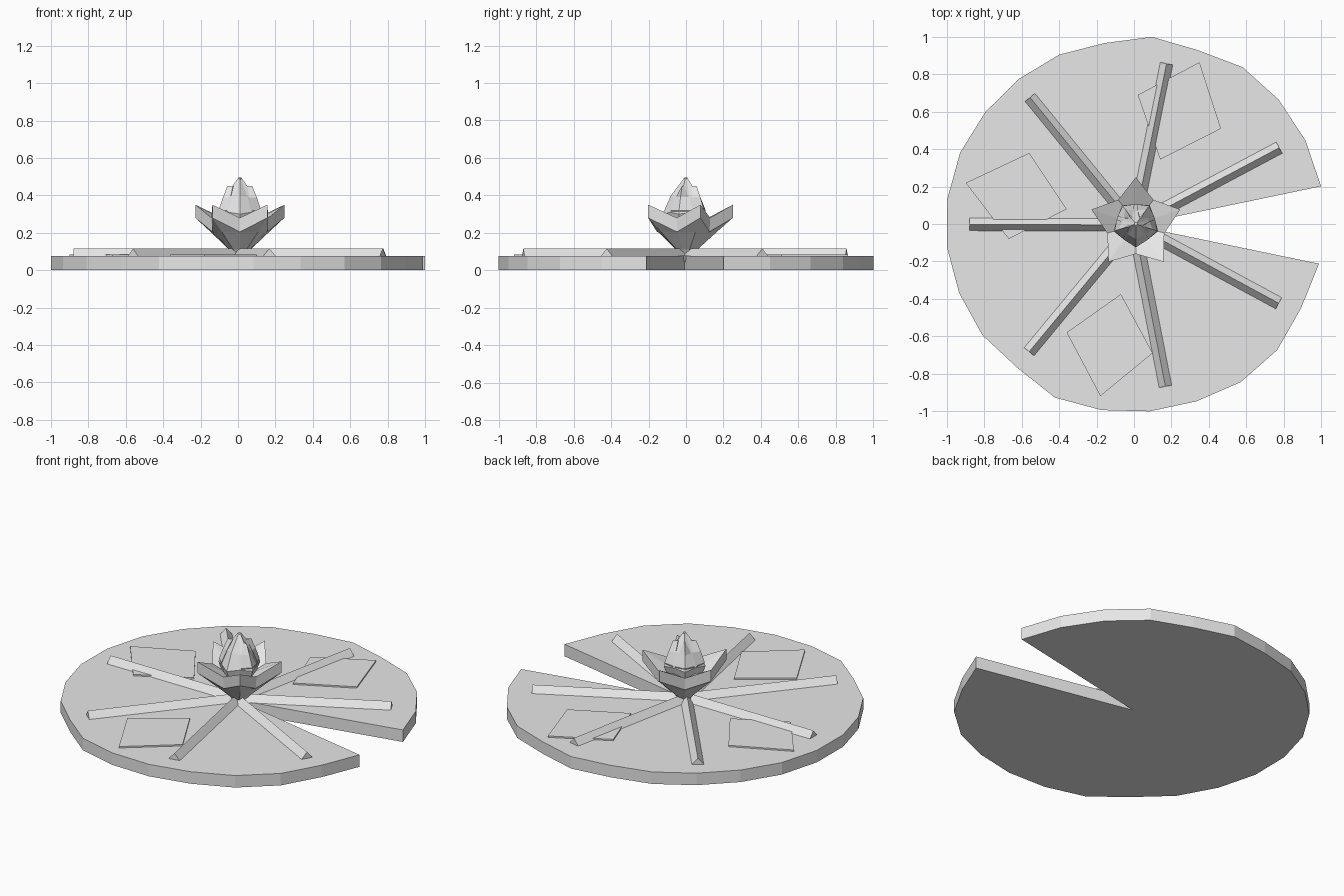
import bpy
import bmesh
from math import sin, cos, radians
from mathutils import Vector, Matrix

cube = bpy.data.objects.get("Cube")
if cube:
    bpy.data.objects.remove(cube, do_unlink=True)

grey = bpy.data.materials.new("plain_grey")
grey.use_nodes = True
colour = (0.8, 0.8, 0.8, 1)
grey.diffuse_color = colour
grey.node_tree.nodes["Principled BSDF"].inputs["Base Color"].default_value = colour

PAD_TOP = 0.075
CENTRE = Vector((0.01, 0, 0))


def polar(radius, degrees, z=0):
    a = radians(degrees)
    return Vector((radius * cos(a), radius * sin(a), z))


def loft(name, rings):
    """Skin a closed solid through rings that have equal point counts."""
    bm = bmesh.new()
    loops = [[bm.verts.new(p) for p in ring] for ring in rings]
    n = len(loops[0])
    for low, high in zip(loops, loops[1:]):
        for i in range(n):
            j = (i + 1) % n
            bm.faces.new((low[i], low[j], high[j], high[i]))
    bm.faces.new(loops[0][::-1])
    bm.faces.new(loops[-1])
    bmesh.ops.recalc_face_normals(bm, faces=bm.faces)
    mesh = bpy.data.meshes.new(name)
    bm.to_mesh(mesh)
    bm.free()
    mesh.materials.append(grey)
    obj = bpy.data.objects.new(name, mesh)
    bpy.context.collection.objects.link(obj)
    return obj


def slab(name, outline, bottom, top):
    return loft(name, [[Vector((x, y, z)) for x, y in outline] for z in (bottom, top)])


def star(tip, valley):
    """Ten-point ring; tip and valley are (radius, height) pairs."""
    ring = []
    for i in range(10):
        radius, z = valley if i % 2 else tip
        ring.append(CENTRE + polar(radius, 90 + 36 * i, z))
    return ring


# Floating leaf with a wedge notch and an uneven rim
rim = [1.02, 1.02, 1.02, 1.02, 0.99, 1.005, 0.98, 0.99, 0.99, 0.995, 1.005, 1.007,
       1.008, 1.005, 1.005, 0.99, 1.02, 1.01, 1.005, 1.005, 1.02, 1.02, 1.0, 1.012]
outline = [(0, -0.007)]
for i, r in enumerate(rim):
    outline.append(polar(r, 11.4 + 14.63 * i).xy)
slab("leaf_pad", outline, 0, PAD_TOP)

# Raised triangular veins
for i in range(7):
    section = [(-0.034, 0.076), (0.034, 0.076), (0, 0.116)]
    rings = [[Vector((x, y, z)) for y, z in section] for x in (0.04, 0.88)]
    vein = loft(f"vein_{i + 1}", rings)
    vein.data.transform(Matrix.Rotation(radians(28 + 50.6 * i), 4, "Z"))
    vein.data.transform(Matrix.Translation((0, -0.005, 0)))

# Thin flat patches on the leaf
patches = {
    "left": [(0.02, 0.69), (0.35, 0.865), (0.465, 0.51), (0.14, 0.345)],
    "right": [(-0.9, 0.22), (-0.56, 0.38), (-0.36, 0.08), (-0.67, -0.08)],
    "front": [(-0.36, -0.58), (-0.07, -0.375), (0.1, -0.69), (-0.18, -0.92)],
}
for side, corners in patches.items():
    slab(f"{side}_patch", corners, PAD_TOP - 0.001, 0.084)

# Flower cup with five flared outer petals
loft("outer_petals", [
    star((0.01, 0.045), (0.01, 0.045)),
    star((0.06, 0.11), (0.055, 0.11)),
    star((0.165, 0.205), (0.145, 0.2)),
    star((0.25, 0.28), (0.155, 0.205)),
    star((0.25, 0.35), (0.16, 0.28)),
    star((0.1, 0.27), (0.1, 0.25)),
])

# Closed bud, with ridges set between the outer petals
loft("bud", [
    star((0.09, 0.24), (0.1, 0.24)),
    star((0.105, 0.31), (0.125, 0.3)),
    star((0.07, 0.39), (0.08, 0.4)),
    star((0.008, 0.485), (0.008, 0.495)),
])

# Pointed inner petals hugging the bud
for i in range(4):
    angle = -18 + 72 * i
    petal = []
    for radius, z, half in ((0.1, 0.25, 0.05), (0.12, 0.32, 0.055),
                            (0.095, 0.39, 0.035), (0.07, 0.45, 0.004)):
        petal.append([CENTRE + Matrix.Rotation(radians(angle), 3, "Z") @ Vector(p)
                      for p in ((radius, 0, z), (radius - 0.03, half, z),
                                (radius - 0.04, 0, z), (radius - 0.03, -half, z))])
    loft(f"inner_petal_{i + 1}", petal)
